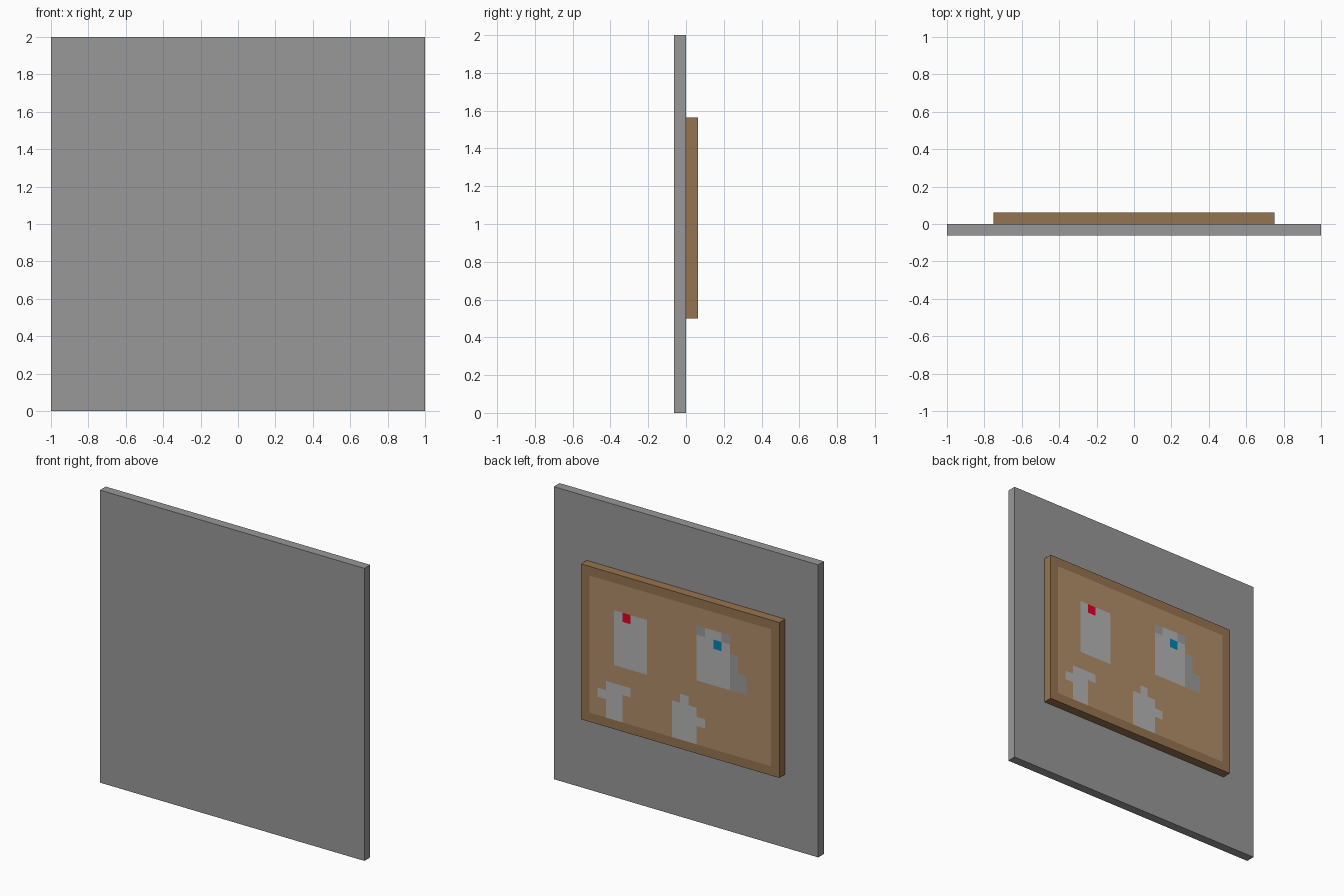
import bpy, bmesh

if "Cube" in bpy.data.objects:
    bpy.data.objects.remove(bpy.data.objects["Cube"])

U = 1 / 16            # one grid cell
COLS, ROWS = 24, 17   # board size in cells
TOP = 0.5 + ROWS * U


def material(name, rgb):
    lin = [(c / 255 / 12.92) if c < 11 else ((c / 255 + 0.055) / 1.055) ** 2.4 for c in rgb]
    m = bpy.data.materials.new(name)
    m.diffuse_color = (*lin, 1)
    m.use_nodes = True
    m.node_tree.nodes["Principled BSDF"].inputs["Base Color"].default_value = m.diffuse_color
    return m


def finish(name, bm, mat):
    me = bpy.data.meshes.new(name)
    bm.to_mesh(me)
    bm.free()
    me.materials.append(mat)
    ob = bpy.data.objects.new(name, me)
    bpy.context.collection.objects.link(ob)


def cells(c0, r0, c1, r1):
    return {(c, r) for c in range(c0, c1) for r in range(r0, r1)}


def tile(name, cell_set, mat, depth=0.0):
    """Flat shape facing +y made of grid cells; column 0 is at +x, row 0 at the top."""
    bm = bmesh.new()
    for c, r in sorted(cell_set):
        corners = [(c, r), (c, r + 1), (c + 1, r + 1), (c + 1, r)]
        bm.faces.new([bm.verts.new((0.75 - a * U, U, TOP - b * U)) for a, b in corners])
    bmesh.ops.remove_doubles(bm, verts=bm.verts[:], dist=1e-4)
    if depth:
        front = bm.faces[:]
        kept = bmesh.ops.extrude_face_region(bm, geom=front, use_keep_orig=True)
        moved = [g for g in kept["geom"] if isinstance(g, bmesh.types.BMVert)]
        bmesh.ops.translate(bm, verts=moved, vec=(0, -depth, 0))
        bmesh.ops.recalc_face_normals(bm, faces=bm.faces[:])
    finish(name, bm, mat)


grey = material("wall_grey", (152, 152, 152))
wood = material("frame_wood", (150, 116, 80))
cork = material("cork", (176, 142, 105))
paper = material("paper", (181, 181, 181))
shade = material("paper_shade", (156, 156, 156))
red = material("red_pin", (230, 0, 35))
blue = material("blue_pin", (0, 130, 180))

# Wall panel
bm = bmesh.new()
bmesh.ops.create_cube(bm, size=1)
bmesh.ops.scale(bm, verts=bm.verts[:], vec=(2, U, 2))
bmesh.ops.translate(bm, verts=bm.verts[:], vec=(0, -U / 2, 1))
finish("wall_panel", bm, grey)

# Pins and notes, all flush with the cork
red_pin = cells(5, 4, 6, 5)
blue_pin = cells(16, 4, 17, 5)
note = cells(4, 4, 8, 10) - red_pin
back_note = cells(14, 3, 15, 4) | cells(17, 3, 18, 4) | cells(18, 5, 19, 9) | cells(19, 7, 20, 9)
front_note = cells(14, 3, 18, 9) - back_note - blue_pin
left_scrap = cells(3, 12, 5, 16) | cells(2, 13, 3, 14) | cells(5, 12, 6, 13)
right_scrap = cells(11, 12, 14, 16) | cells(12, 11, 13, 12) | cells(14, 13, 15, 14)

parts = [("red_pin", red_pin, red), ("blue_pin", blue_pin, blue), ("left_note", note, paper),
         ("back_note", back_note, shade), ("front_note", front_note, paper),
         ("left_scrap", left_scrap, paper), ("right_scrap", right_scrap, paper)]
inner = cells(1, 1, COLS - 1, ROWS - 1)
sheet = set(inner)
for name, shape, mat in parts:
    tile(name, shape, mat)
    sheet -= shape

# Cork sheet fills what is left inside the solid frame
tile("cork_sheet", sheet, cork)
tile("board_frame", cells(0, 0, COLS, ROWS) - inner, wood, depth=U)
